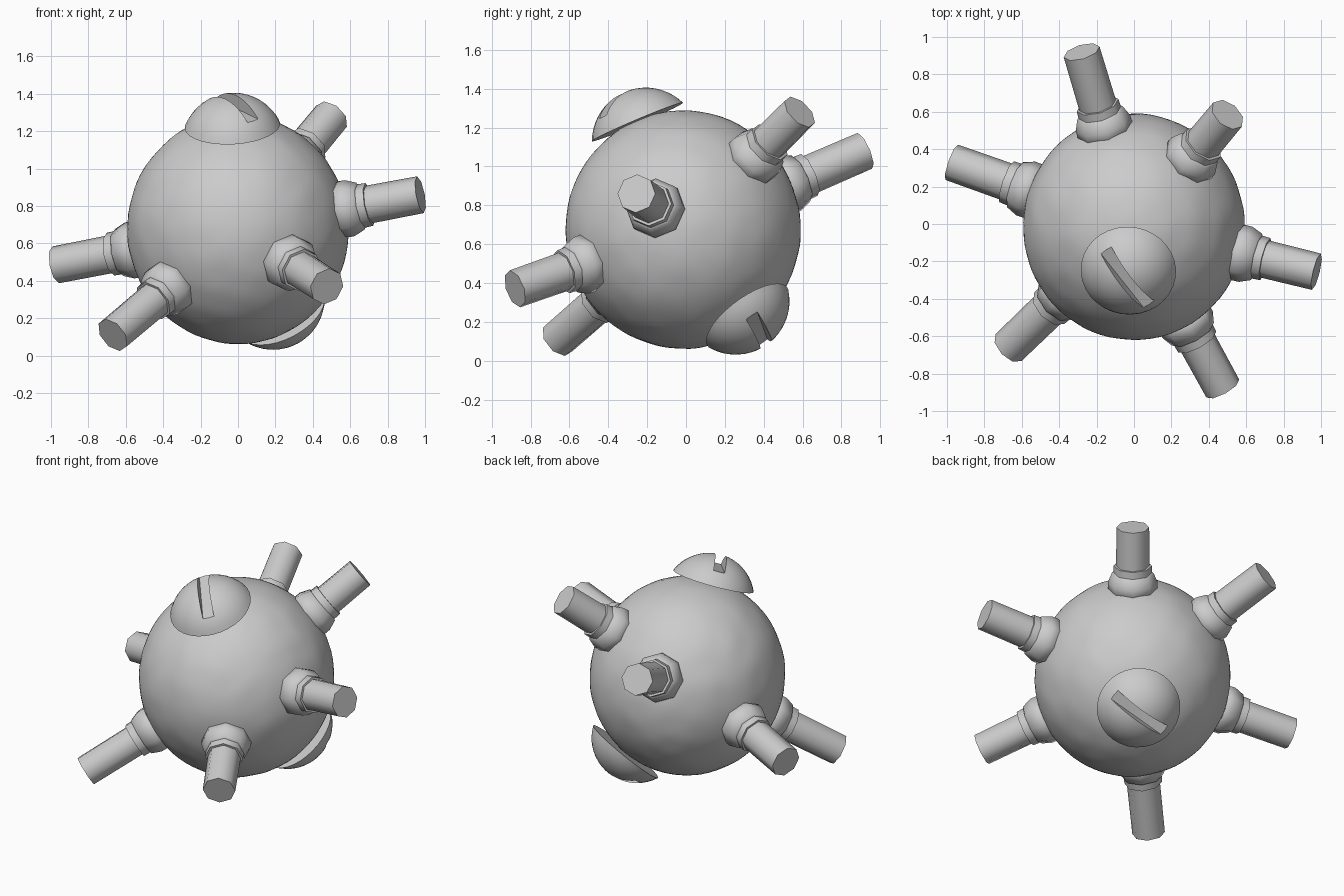
import bpy, bmesh, math
from mathutils import Vector, Matrix, noise

cube = bpy.data.objects.get("Cube")
if cube:
    bpy.data.objects.remove(cube)

GREY = (0.6, 0.6, 0.6, 1)
mat = bpy.data.materials.new("plain grey")
mat.use_nodes = True
mat.diffuse_color = GREY
mat.node_tree.nodes["Principled BSDF"].inputs["Base Color"].default_value = GREY

CENTRE = Vector((0, -0.015, 0.675))


def activate(ob):
    bpy.ops.object.select_all(action='DESELECT')
    ob.select_set(True)
    bpy.context.view_layer.objects.active = ob


def add_object(name, bm, matrix=Matrix()):
    bmesh.ops.recalc_face_normals(bm, faces=bm.faces)
    mesh = bpy.data.meshes.new(name)
    bm.to_mesh(mesh)
    bm.free()
    ob = bpy.data.objects.new(name, mesh)
    bpy.context.collection.objects.link(ob)
    mesh.materials.append(mat)
    ob.matrix_world = matrix
    return ob


def smooth(ob, degrees):
    activate(ob)
    bpy.ops.object.shade_smooth_by_angle(angle=math.radians(degrees))


def lathe(profile, sides):
    """Spin (radius, height) points about z and close the shape."""
    bm = bmesh.new()
    verts = [bm.verts.new((r, 0, z)) for r, z in profile]
    edges = [bm.edges.new(pair) for pair in zip(verts, verts[1:])]
    bmesh.ops.spin(bm, geom=verts + edges, cent=(0, 0, 0), axis=(0, 0, 1),
                   angle=math.tau, steps=sides)
    bmesh.ops.remove_doubles(bm, verts=bm.verts, dist=0.0005)
    return bm


def frame(z_axis, x_hint, origin):
    """Placement with z along z_axis and x as near x_hint as possible."""
    z = Vector(z_axis).normalized()
    y = z.cross(Vector(x_hint)).normalized()
    return Matrix.Translation(origin) @ Matrix((y.cross(z), y, z)).transposed().to_4x4()


# Slightly lumpy ball body
bm = bmesh.new()
bmesh.ops.create_icosphere(bm, subdivisions=5, radius=1)
for v in bm.verts:
    lump = 1 + 0.007 * noise.noise(v.co * 5)
    v.co = Vector((v.co.x * 0.592, v.co.y * 0.605, v.co.z * 0.613)) * lump
smooth(add_object("ball_body", bm, Matrix.Translation(CENTRE)), 60)

# Spokes: eight-sided collar and rod pointing away from the ball
TIPS = {
    "left_spoke": (0.975, -0.255, 0.86),
    "right_spoke": (-0.975, 0.33, 0.485),
    "front_right_spoke": (-0.67, -0.66, 0.11),
    "front_left_spoke": (0.475, -0.88, 0.37),
    "back_left_spoke": (0.50, 0.585, 1.28),
    "back_right_spoke": (-0.28, 0.92, 1.08),
}
for name, tip in TIPS.items():
    axis = Vector(tip) - CENTRE
    place = frame(axis, (0, 0, 1), CENTRE)
    collar = [(0, 0.53), (0.115, 0.53), (0.152, 0.585), (0.152, 0.625),
              (0.128, 0.685), (0.118, 0.69), (0.116, 0.735), (0, 0.735)]
    rod = [(0, 0.7), (0.102, 0.7), (0.1, axis.length), (0, axis.length)]
    smooth(add_object(name + "_collar", lathe(collar, 8), place), 50)
    smooth(add_object(name + "_rod", lathe(rod, 8), place), 50)

# Slotted dome heads resting on the ball
RIM, HEIGHT = 0.255, 0.168
curve = (RIM ** 2 + HEIGHT ** 2) / (2 * HEIGHT)
arc = math.asin(RIM / curve)
profile = [(0, 0)] + [(curve * math.sin(arc * i / 10),
                       HEIGHT - curve * (1 - math.cos(arc * i / 10)))
                      for i in range(10, -1, -1)]
for name, normal, slot in (("upper", (-0.05, -0.39, 0.92), (0.62, -0.78, -0.3)),
                           ("lower", (0.38, 0.55, -0.745), (-0.87, 0.13, -0.35))):
    n = Vector(normal).normalized()
    place = frame(n, slot, CENTRE + n * 0.602)
    dome = add_object(name + "_dome_head", lathe(profile, 32), place)
    bm = bmesh.new()
    bmesh.ops.create_cube(bm, size=1, matrix=Matrix.Diagonal((1, 0.07, 0.2, 1)))
    cutter = add_object("slot_cutter", bm,
                        place @ Matrix.Translation((0, 0, HEIGHT + 0.02)))
    cutter.hide_render = True
    activate(dome)
    cut = dome.modifiers.new("slot", 'BOOLEAN')
    cut.operation = 'DIFFERENCE'
    cut.object = cutter
    bpy.ops.object.modifier_apply(modifier=cut.name)
    bpy.data.objects.remove(cutter)
    smooth(dome, 35)
